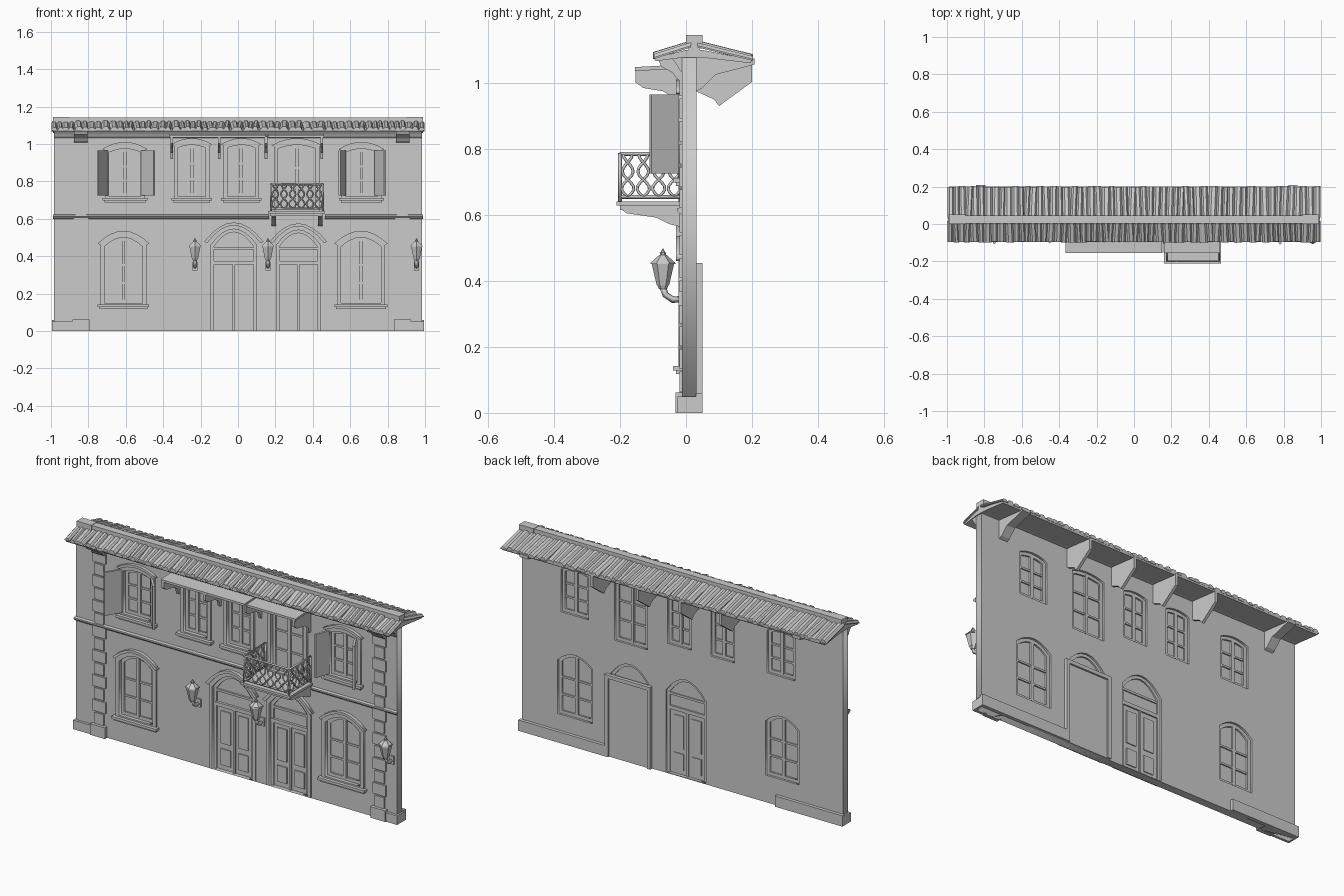
import bpy, bmesh, math, random
from mathutils import Matrix, Vector

if "Cube" in bpy.data.objects:
    bpy.data.objects.remove(bpy.data.objects["Cube"])

random.seed(4)
grey = bpy.data.materials.new("plain_grey")
grey.diffuse_color = (0.6, 0.6, 0.6, 1)
grey.use_nodes = True
grey.node_tree.nodes["Principled BSDF"].inputs["Base Color"].default_value = grey.diffuse_color


def finish(name, bm):
    bmesh.ops.remove_doubles(bm, verts=bm.verts, dist=0.00005)
    bmesh.ops.recalc_face_normals(bm, faces=bm.faces)
    me = bpy.data.meshes.new(name)
    bm.to_mesh(me)
    bm.free()
    me.materials.append(grey)
    ob = bpy.data.objects.new(name, me)
    bpy.context.collection.objects.link(ob)
    return ob


def add_prism(bm, pts, vec):
    """Polygon pushed along a vector."""
    vec = Vector(vec)
    a = [bm.verts.new(p) for p in pts]
    b = [bm.verts.new(Vector(p) + vec) for p in pts]
    bm.faces.new(a)
    bm.faces.new(b[::-1])
    for i in range(len(a)):
        j = (i + 1) % len(a)
        bm.faces.new((a[i], b[i], b[j], a[j]))


def prism(name, pts, vec):
    bm = bmesh.new()
    add_prism(bm, pts, vec)
    return finish(name, bm)


def profile_x(name, yz, x0, x1):
    return prism(name, [(x0, y, z) for y, z in yz], (x1 - x0, 0, 0))


def boxes(name, specs):
    bm = bmesh.new()
    for x0, x1, y0, y1, z0, z1 in specs:
        add_prism(bm, [(x0, y0, z0), (x1, y0, z0), (x1, y1, z0), (x0, y1, z0)], (0, 0, z1 - z0))
    return finish(name, bm)


def from_curve(name, cu, matrix):
    tmp = bpy.data.objects.new("tmp", cu)
    bpy.context.collection.objects.link(tmp)
    dg = bpy.context.evaluated_depsgraph_get()
    me = bpy.data.meshes.new_from_object(tmp.evaluated_get(dg))
    bm = bmesh.new()
    bm.from_mesh(me)
    bm.transform(matrix)
    bpy.data.objects.remove(tmp)
    bpy.data.meshes.remove(me)
    return finish(name, bm)


def add_spline(cu, pts, cyclic):
    sp = cu.splines.new('POLY')
    sp.points.add(len(pts) - 1)
    for p, q in zip(sp.points, pts):
        p.co = (*q, 1)
    sp.use_cyclic_u = cyclic


def panel(name, loops, y0, y1):
    """Upright plate: first loop is the outline, the others are holes."""
    cu = bpy.data.curves.new(name, 'CURVE')
    cu.dimensions, cu.fill_mode, cu.extrude = '2D', 'BOTH', (y1 - y0) / 2
    for lp in loops:
        add_spline(cu, [(x, z, 0) for x, z in lp], True)
    return from_curve(name, cu, Matrix.Translation((0, (y0 + y1) / 2, 0)) @ Matrix.Rotation(math.pi / 2, 4, 'X'))


def tubes(name, paths, r):
    cu = bpy.data.curves.new(name, 'CURVE')
    cu.dimensions, cu.bevel_depth, cu.bevel_resolution, cu.use_fill_caps = '3D', r, 0, True
    for p in paths:
        add_spline(cu, p, False)
    return from_curve(name, cu, Matrix())


def arch(o, g=0.0, n=8):
    x0, x1, z0, zs, zt = o
    x0, x1, z0, zs, zt = x0 - g, x1 + g, z0 - (g if z0 > 0.05 else 0), zs + g / 2, zt + g
    pts = [(x0, z0), (x1, z0)]
    for i in range(n + 1):
        t = 1 - 2 * i / n
        pts.append(((x0 + x1) / 2 + t * (x1 - x0) / 2, zs + (zt - zs) * (1 - t * t)))
    return pts


# openings: left, right, bottom, spring, crown
upper = [(-0.69, -0.52, 0.72, 0.955, 0.975), (-0.32, -0.175, 0.72, 0.98, 0.995),
         (-0.055, 0.09, 0.72, 0.98, 0.995), (0.215, 0.415, 0.65, 0.975, 0.995),
         (0.575, 0.745, 0.72, 0.955, 0.975)]
lower = [(-0.715, -0.51, 0.15, 0.45, 0.5), (0.55, 0.765, 0.15, 0.45, 0.5)]
doors = [(-0.145, 0.1, 0.004, 0.46, 0.545), (0.205, 0.44, 0.004, 0.46, 0.54)]

# wall with pierced openings
outline = [(-0.985, 0), (0.985, 0), (0.985, 1.085), (-0.985, 1.085)]
panel("wall", [outline] + [arch(o) for o in upper + lower + doors], -0.012, 0.032)

# windows: surround, glass, sash, hood and sill
for i, o in enumerate(upper + lower):
    x0, x1, z0, zs, zt = o
    xm, n = (x0 + x1) / 2, f"window_{i + 1}"
    panel(n + "_surround", [arch(o, 0.022), arch(o)], -0.022, -0.011)
    panel(n + "_glass", [arch(o, 0.003)], 0.006, 0.011)
    panel(n + "_sash", [arch(o, 0.002), arch(o, -0.018)], -0.002, 0.02)
    h = zs - z0
    boxes(n + "_bars", [(xm - 0.009, xm + 0.009, -0.004, 0.021, z0 + 0.01, zt - 0.008)] +
          [(x0 + 0.01, x1 - 0.01, 0, 0.018, z0 + h * f - 0.005, z0 + h * f + 0.005) for f in (0.36, 0.68)])
    if z0 > 0.1 and i != 3:
        boxes(n + "_sill", [(x0 - 0.035, x1 + 0.035, -0.04, -0.01, z0 - 0.022, z0 - 0.008),
                            (x0 - 0.025, x1 + 0.025, -0.03, -0.01, z0 - 0.032, z0 - 0.022)])
    top, low = arch(o, 0.036)[2:], arch(o, 0.022)[2:]
    panel(n + "_hood", [top + low[::-1]], -0.03, -0.011)

# doors with raised panels, transoms and arched mouldings
for i, o in enumerate(doors):
    x0, x1, z0, zs, zt = o
    xm, n = (x0 + x1) / 2, f"door_{i + 1}"
    panel(n + "_leaf", [arch(o, 0.003)], 0.006, 0.014)
    panel(n + "_frame", [arch(o, 0.002), arch(o, -0.016)], -0.004, 0.022)
    panel(n + "_surround", [arch(o, 0.02), arch(o)], -0.02, -0.011)
    top, low = arch(o, 0.036)[2:], arch(o, 0.02)[2:]
    panel(n + "_arch", [top + low[::-1]], -0.03, -0.011)
    parts = [(x0, x1, -0.008, 0.022, 0.355, 0.375), (x0, x1, -0.004, 0.02, 0.435, 0.447),
             (xm - 0.006, xm + 0.006, -0.004, 0.02, 0, 0.36)]
    for s in (-1, 1):
        c = xm + s * 0.054
        parts += [(c - 0.03, c + 0.03, 0.0, 0.019, a, b) for a, b in ((0.03, 0.12), (0.15, 0.33))]
    boxes(n + "_panels", parts)

# framed door cover on the rear
boxes("rear_door", [(0.19, 0.46, 0.03, 0.04, 0, 0.445), (0.185, 0.205, 0.03, 0.05, 0, 0.455),
                    (0.445, 0.465, 0.03, 0.05, 0, 0.455), (0.185, 0.465, 0.03, 0.05, 0.435, 0.455)])

# open shutters
for x0, y0, x1, y1 in ((-0.7, -0.022, -0.75, -0.105), (-0.515, -0.022, -0.447, -0.1),
                       (0.572, -0.022, 0.543, -0.1), (0.735, -0.022, 0.785, -0.108)):
    a, b = Vector((x0, y0, 0.725)), Vector((x1, y1, 0.725))
    side = (b - a).normalized().cross(Vector((0, 0, 1))) * 0.006
    prism("shutter", [a - side, b - side, b + side, a + side], (0, 0, 0.24))

# plinths, belt course and cornice
boxes("plinth", [(-0.995, -0.8, -0.026, 0.04, 0, 0.05), (0.835, 0.995, -0.026, 0.04, 0, 0.05),
                 (-0.885, -0.795, -0.032, 0, 0, 0.062), (0.835, 0.925, -0.032, 0, 0, 0.062),
                 (0.465, 0.995, 0.03, 0.05, 0, 0.06), (-0.995, -0.58, 0.03, 0.05, 0, 0.06)])
for x0, x1 in ((-0.99, 0.165), (0.465, 0.99)):
    profile_x("belt_course", [(-0.01, 0.598), (-0.018, 0.604), (-0.026, 0.612), (-0.026, 0.62), (-0.01, 0.624)], x0, x1)
profile_x("cornice", [(-0.01, 1.03), (-0.02, 1.04), (-0.028, 1.055), (-0.045, 1.078), (-0.01, 1.085)], -0.985, 0.985)

# corner stones and their capitals
for xc in (-0.84, 0.88):
    specs = []
    for k in range(14):
        w = 0.04 if k % 2 else 0.029
        z = 0.064 + k * 0.069
        specs.append((xc - w, xc + w, -0.02, -0.01, z, z + 0.061))
    boxes("corner_stones", specs)
    profile_x("capital", [(-0.01, 1.0), (-0.03, 1.015), (-0.04, 1.03), (-0.075, 1.05), (-0.085, 1.072), (-0.01, 1.08)],
              xc - 0.036, xc + 0.036)

# roof deck, ridge and uneven tiles
profile_x("roof_deck", [(-0.097, 1.075), (0, 1.1), (0.05, 1.1), (0.2, 1.07), (0.196, 1.06),
                        (0.05, 1.077), (-0.01, 1.077), (-0.092, 1.066)], -0.99, 0.99)
boxes("ridge", [(-0.99, 0.99, 0.008, 0.042, 1.09, 1.138), (-0.99, -0.9, 0, 0.05, 1.105, 1.145),
                (0.9, 0.99, 0, 0.05, 1.105, 1.145), (-0.9, 0.9, 0.004, 0.046, 1.125, 1.143)])
for name, ya, za, yb, zb in (("front_tiles", 0.015, 1.112, -0.1, 1.077), ("back_tiles", 0.035, 1.112, 0.203, 1.071)):
    bm = bmesh.new()
    x = -0.998
    while x < 0.985:
        w = min(random.uniform(0.026, 0.044), 0.998 - x)
        h, skew = random.uniform(0.01, 0.017), random.uniform(-0.008, 0.008)
        if x < -0.97 or x > 0.94:
            skew = 0
        end = random.uniform(-0.006, 0.0) * (1 if yb > 0 else -1)
        prof = [(0, -0.004), (w, -0.004), (w, 0.001), (w * 0.75, h), (w * 0.3, h), (0, 0.001)]
        add_prism(bm, [(x + u, ya, za + v) for u, v in prof], (skew, yb + end - ya, zb - za))
        x += w * 0.97
    finish(name, bm)

# rear eave brackets
for x in (-0.35, -0.1, 0.16, 0.44):
    profile_x("rear_bracket", [(0.03, 0.975), (0.085, 0.95), (0.1, 0.93), (0.2, 1.003), (0.2, 1.066), (0.03, 1.078)],
              x - 0.008, x + 0.008)
for x in (-0.82, 0.85):
    profile_x("rear_corner_bracket", [(0.03, 0.975), (0.05, 0.985), (0.09, 1.025), (0.208, 1.056), (0.208, 1.074), (0.03, 1.08)],
              x - 0.025, x + 0.025)

# front canopies on plate brackets
for x0, x1 in ((-0.365, 0.148), (0.16, 0.46)):
    profile_x("canopy", [(-0.155, 1.036), (-0.155, 1.048), (-0.01, 1.056), (-0.01, 1.044)], x0, x1)
for x in (-0.355, -0.1, 0.15, 0.448):
    profile_x("canopy_bracket", [(-0.153, 1.04), (-0.153, 1.002), (-0.13, 0.985), (-0.07, 0.975), (-0.035, 0.955),
                                 (-0.024, 0.92), (-0.01, 0.92), (-0.01, 1.048)], x - 0.007, x + 0.007)

# balcony floor and consoles
boxes("balcony_floor", [(0.16, 0.465, -0.21, -0.01, 0.628, 0.641), (0.17, 0.455, -0.2, -0.01, 0.615, 0.63)])
for x in (0.19, 0.44):
    profile_x("balcony_console", [(-0.198, 0.618), (-0.18, 0.605), (-0.09, 0.592), (-0.05, 0.572), (-0.01, 0.562), (-0.01, 0.618)],
              x - 0.012, x + 0.012)

# balcony railing: rails, posts and scrolls
corners = [(0.176, -0.012), (0.176, -0.2), (0.454, -0.2), (0.454, -0.012)]
rails = [[(x, y, z) for x, y in corners] for z in (0.655, 0.785)]
posts = [[(x, y, 0.64), (x, y, 0.788)] for x, y in corners]
scrolls = []
for (xa, ya), (xb, yb) in zip(corners, corners[1:]):
    a, b = Vector((xa, ya, 0)), Vector((xb, yb, 0))
    count = round((b - a).length / 0.047)
    for k in range(count):
        for s in (-1, 1):
            path = []
            for j in range(13):
                t = j / 12
                u = s * 0.02 * math.sin(2 * math.pi * t * 1.25) * (1 - 0.3 * t)
                p = a.lerp(b, (k + 0.5) / count) + (b - a).normalized() * u
                path.append((p.x, p.y, 0.655 + 0.13 * t))
            scrolls.append(path)
tubes("balcony_rails", rails + posts, 0.006)
tubes("balcony_scrolls", scrolls, 0.0045)

# wall lanterns
for x in (-0.23, 0.16, 0.955):
    bm = bmesh.new()
    for r1, r2, z0, z1 in ((0.012, 0.018, 0.375, 0.388), (0.019, 0.034, 0.388, 0.452), (0.038, 0.036, 0.452, 0.458),
                           (0.034, 0.012, 0.458, 0.478), (0.008, 0.01, 0.478, 0.486), (0.007, 0.001, 0.486, 0.498)):
        bmesh.ops.create_cone(bm, cap_ends=True, segments=6, radius1=r1, radius2=r2, depth=z1 - z0,
                              matrix=Matrix.Translation((x, -0.07, (z0 + z1) / 2)))
    finish("lantern", bm)
    tubes("lantern_arm", [[(x, -0.07, 0.38), (x, -0.062, 0.358), (x, -0.04, 0.343), (x, -0.01, 0.345)]], 0.01)
    boxes("lantern_plate", [(x - 0.014, x + 0.014, -0.022, -0.01, 0.325, 0.37)])
